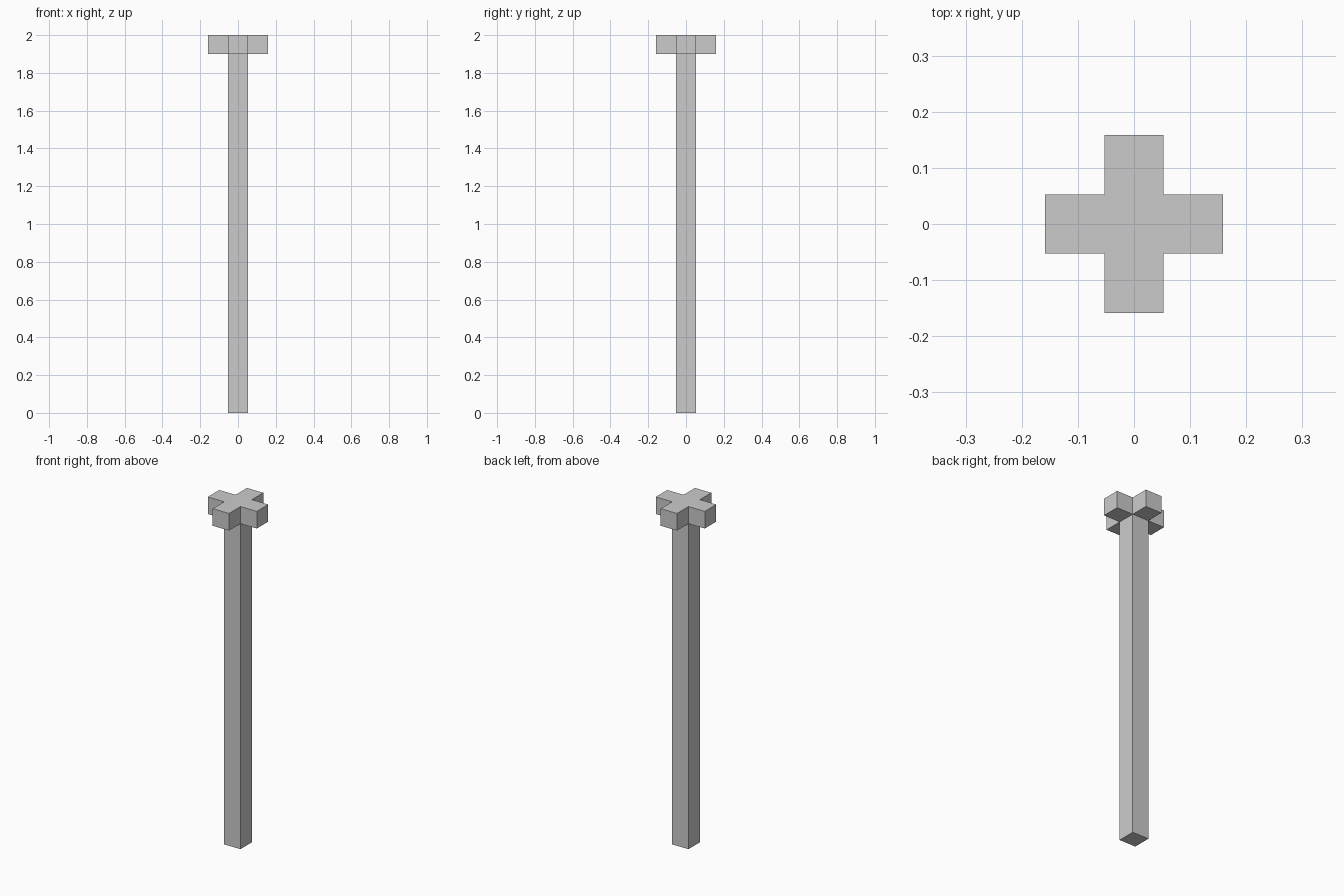
import bpy, bmesh
from mathutils import Matrix, Vector

if "Cube" in bpy.data.objects:
    bpy.data.objects.remove(bpy.data.objects["Cube"])

HALF = 0.0527      # half width of the square post
REACH = 0.1055     # how far each arm sticks out
ARM_Z = 1.9        # underside of the arms
TOP = 2.0

bm = bmesh.new()

# Square post, cut at the underside of the arms
bmesh.ops.create_cube(bm, size=1, matrix=Matrix.Translation((0, 0, TOP / 2))
                      @ Matrix.Diagonal((2 * HALF, 2 * HALF, TOP, 1)))
bmesh.ops.bisect_plane(bm, geom=bm.verts[:] + bm.edges[:] + bm.faces[:],
                       plane_co=(0, 0, ARM_Z), plane_no=(0, 0, 1))
bm.normal_update()

# Four arms pulled out of the sides of the post head
sides = [f for f in bm.faces
         if abs(f.normal.z) < 0.5 and f.calc_center_median().z > ARM_Z]
normals = [f.normal.copy() for f in sides]
for face, normal in zip(sides, normals):
    out = bmesh.ops.extrude_discrete_faces(bm, faces=[face])["faces"][0]
    bmesh.ops.translate(bm, verts=out.verts[:], vec=Vector(normal) * REACH)

bmesh.ops.remove_doubles(bm, verts=bm.verts[:], dist=1e-5)
bmesh.ops.recalc_face_normals(bm, faces=bm.faces[:])

mesh = bpy.data.meshes.new("post_with_cross_head")
bm.to_mesh(mesh)
bm.free()
post = bpy.data.objects.new("post_with_cross_head", mesh)
bpy.context.collection.objects.link(post)
